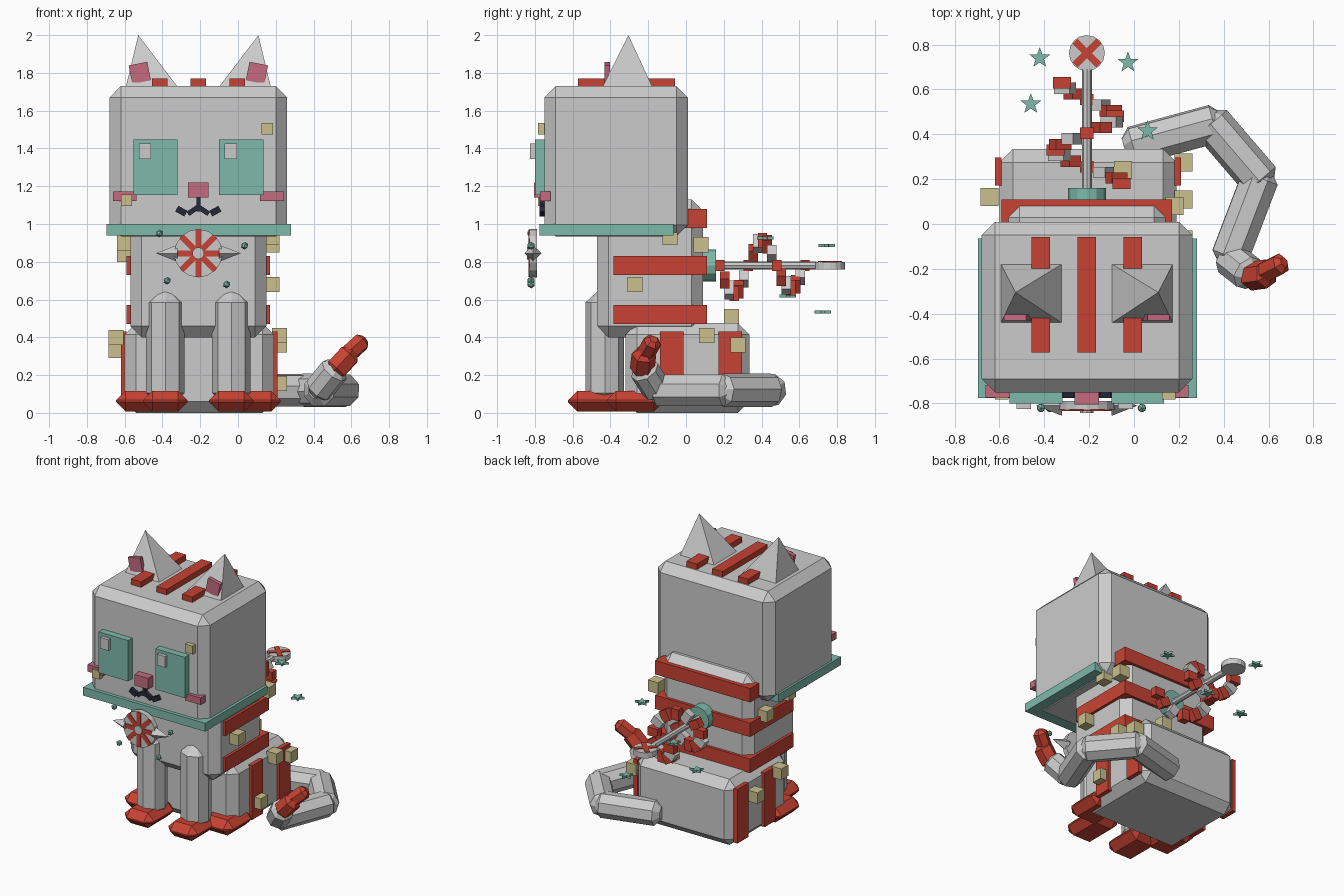
import bpy, bmesh, math
from mathutils import Vector, Matrix

if "Cube" in bpy.data.objects:
    bpy.data.objects.remove(bpy.data.objects["Cube"])

CX = -0.21  # symmetry plane of the body


def material(name, rgb):
    m = bpy.data.materials.new(name)
    m.use_nodes = True
    m.diffuse_color = (*rgb, 1)
    m.node_tree.nodes["Principled BSDF"].inputs["Base Color"].default_value = (*rgb, 1)
    return m


GREY = material("light grey", (0.6, 0.6, 0.6))
RED = material("brick red", (0.58, 0.055, 0.033))
GREEN = material("sea green", (0.21, 0.49, 0.41))
PINK = material("rose pink", (0.56, 0.15, 0.22))
TAN = material("pale tan", (0.6, 0.53, 0.27))
DARK = material("near black", (0.02, 0.022, 0.04))


def finish(name, bm, mat, matrix=None):
    bmesh.ops.recalc_face_normals(bm, faces=bm.faces)
    mesh = bpy.data.meshes.new(name)
    bm.to_mesh(mesh)
    bm.free()
    mesh.materials.append(mat)
    ob = bpy.data.objects.new(name, mesh)
    bpy.context.scene.collection.objects.link(ob)
    if matrix:
        ob.matrix_world = matrix
    return ob


def box(name, centre, size, mat, bevel=0, rot=None):
    bm = bmesh.new()
    bmesh.ops.create_cube(bm, size=1)
    bmesh.ops.scale(bm, vec=size, verts=bm.verts)
    if bevel:
        bmesh.ops.bevel(bm, geom=bm.edges[:], offset=bevel, segments=1, affect='EDGES')
    return finish(name, bm, mat, Matrix.Translation(centre) @ (rot or Matrix()))


def span(name, x, y, z, mat, bevel=0):
    """Box given by its extents along each axis."""
    return box(name, [sum(r) / 2 for r in (x, y, z)], [r[1] - r[0] for r in (x, y, z)], mat, bevel)


def rod(name, a, b, r, mat, sides=8, bevel=0, r2=None):
    """Cylinder or cone from a to b, with optional chamfered caps."""
    a, b = Vector(a), Vector(b)
    bm = bmesh.new()
    bmesh.ops.create_cone(bm, cap_ends=True, segments=sides, radius1=r,
                          radius2=r if r2 is None else r2, depth=(b - a).length)
    if bevel:
        rims = [e for e in bm.edges if abs(e.verts[0].co.z - e.verts[1].co.z) < 1e-4]
        bmesh.ops.bevel(bm, geom=rims, offset=bevel, segments=1, affect='EDGES')
    rot = Vector((0, 0, 1)).rotation_difference(b - a).to_matrix().to_4x4()
    return finish(name, bm, mat, Matrix.Translation((a + b) / 2) @ rot)


# Main blocks
span("head", (-0.68, 0.26), (-0.75, 0.01), (0.935, 1.73), GREY, 0.06)
span("torso", (-0.57, 0.15), (-0.47, 0.09), (0.4, 1.13), GREY, 0.06)
span("haunches", (-0.6, 0.19), (-0.32, 0.335), (0, 0.475), GREY, 0.06)
span("collar", (-0.695, 0.28), (-0.775, -0.065), (0.94, 1.0), GREEN)

# Torso bands and head stripes
for z in (0.52, 0.78, 1.03):
    span("torso_band", (-0.59, 0.17), (-0.385, 0.11), (z - 0.05, z + 0.05), RED)
for x in (-0.205, 0, 0.205):
    box("head_stripe", (CX + x, -0.315, 1.745), (0.082, 0.515, 0.05), RED)

# Paired parts
for s in (-1, 1):
    # Ear: a pyramid leaning outward
    bm = bmesh.new()
    ring = [bm.verts.new((CX + s * (0.245 + 0.14 * u), -0.31 + 0.135 * v, 1.72))
            for u, v in ((-1, -1), (1, -1), (1, 1), (-1, 1))]
    tip = bm.verts.new((CX + s * 0.318, -0.305, 2.0))
    bm.faces.new(ring)
    for i in range(4):
        bm.faces.new((ring[i], ring[(i + 1) % 4], tip))
    finish("ear", bm, GREY)
    box("inner_ear", (CX + s * 0.31, -0.417, 1.8), (0.1, 0.028, 0.1), PINK,
        rot=Matrix.Rotation(s * 0.2, 4, 'Y'))

    # Face
    box("eye", (CX + s * 0.227, -0.77, 1.3), (0.235, 0.06, 0.295), GREEN)
    box("eye_highlight", (CX + s * 0.227 - 0.055, -0.805, 1.385), (0.065, 0.04, 0.08), GREY)
    box("cheek", (CX + s * 0.39, -0.745, 1.147), (0.125, 0.055, 0.05), PINK)
    box("mouth_inner", (CX + s * 0.028, -0.76, 1.072), (0.065, 0.03, 0.026), DARK,
        rot=Matrix.Rotation(s * 0.6, 4, 'Y'))
    box("mouth_outer", (CX + s * 0.09, -0.76, 1.068), (0.055, 0.03, 0.034), DARK,
        rot=Matrix.Rotation(-s * 0.5, 4, 'Y'))

    # Legs and paws
    x = CX + s * 0.175
    rod("front_leg", (x, -0.43, 0.05), (x, -0.43, 0.64), 0.102, GREY, bevel=0.055)
    box("front_paw", (x, -0.465, 0.062), (0.235, 0.32, 0.11), RED, 0.05)
    box("hind_paw", (CX + s * 0.31, -0.27, 0.062), (0.25, 0.3, 0.11), RED, 0.05)

    # Upright bars on the haunches
    for y in (-0.075, 0.235):
        box("haunch_bar", (-0.205 + s * 0.4, y, 0.235), (0.03, 0.125, 0.39), RED)

    # Medallion side spike
    rod("medallion_spike", (CX + s * 0.11, -0.81, 0.845), (CX + s * 0.225, -0.81, 0.845),
        0.045, GREY, 4, r2=0)

box("nose", (CX, -0.775, 1.18), (0.11, 0.06, 0.08), PINK)
box("mouth_line", (CX, -0.76, 1.105), (0.022, 0.03, 0.08), DARK)

# Medallion under the chin
hub = Vector((CX, -0.81, 0.845))
rod("medallion", hub + Vector((0, 0.02, 0)), hub - Vector((0, 0.018, 0)), 0.128, GREY, 16)
for i in range(4):
    box("medallion_spoke", hub - Vector((0, 0.018, 0)), (0.25, 0.012, 0.032), RED,
        rot=Matrix.Rotation(i * math.pi / 4, 4, 'Y'))
rod("medallion_hub", hub, hub - Vector((0, 0.032, 0)), 0.032, GREY, 10)
for x, z in ((-0.415, 0.95), (0.035, 0.885), (-0.375, 0.7), (-0.06, 0.68)):
    bm = bmesh.new()
    bmesh.ops.create_icosphere(bm, subdivisions=1, radius=0.021)
    finish("bead", bm, GREEN, Matrix.Translation((x, -0.82, z)))

# Small cubes scattered over the body
for p in ((0.155, -0.765, 1.505), (-0.59, -0.765, 1.125)):
    box("face_cube", p, (0.06, 0.035, 0.06), TAN)
for p in ((0.18, 0.08, 0.89), (0.18, -0.085, 0.93), (0.18, -0.27, 0.68),
          (0.22, 0.11, 0.41), (0.22, 0.275, 0.36), (0.22, -0.07, 0.155),
          (-0.05, 0.24, 0.51), (-0.6, -0.3, 0.9), (-0.6, -0.05, 0.84),
          (-0.645, 0.12, 0.33), (-0.645, -0.15, 0.4)):
    box("body_cube", p, (0.08, 0.08, 0.08), TAN)

# Tail: chunky segments with a red tip
path = [(0.0, 0.35, 0.12), (0.35, 0.445, 0.12), (0.56, 0.2, 0.12), (0.43, -0.14, 0.12)]
for a, b in zip(path, path[1:]):
    a, b = Vector(a), Vector(b)
    d = (b - a).normalized() * 0.045
    rod("tail_segment", a - d, b + d, 0.09, GREY, bevel=0.04)
rod("tail_bend", (0.41, -0.14, 0.1), (0.53, -0.235, 0.25), 0.08, GREY, bevel=0.035)
rod("tail_tip_lower", (0.5, -0.235, 0.21), (0.61, -0.22, 0.33), 0.065, RED, 6, 0.03)
rod("tail_tip_upper", (0.57, -0.22, 0.3), (0.67, -0.17, 0.39), 0.05, RED, 6, 0.022)

# Back shaft with mount and crossed end disc
Z = 0.78
rod("shaft_mount", (CX, 0.09, Z), (CX, 0.16, Z), 0.085, GREEN, 12)
rod("shaft", (CX, 0.15, Z), (CX, 0.69, Z), 0.022, GREY)
rod("end_disc", (CX, 0.762, Z - 0.02), (CX, 0.762, Z + 0.02), 0.08, GREY, 16)
for s in (-1, 1):
    box("disc_cross", (CX, 0.762, Z + 0.02), (0.15, 0.032, 0.009), RED,
        rot=Matrix.Rotation(s * math.pi / 4, 4, 'Z'))

# Spiral of blocks around the shaft
steps = 18
for i in range(steps + 1):
    t = i / steps
    ang = t * 3 * math.pi
    r = 0.155 - 0.045 * t
    box("spiral_block", (CX + r * math.cos(ang), 0.18 + 0.45 * t, Z - r * math.sin(ang)),
        (0.08, 0.05, 0.06), GREY if i % 3 == 2 else RED, rot=Matrix.Rotation(ang, 4, 'Y'))

# Floating stars
for p in ((-0.42, 0.74, 0.885), (-0.027, 0.72, 0.535), (-0.46, 0.535, 0.62), (0.06, 0.415, 0.925)):
    bm = bmesh.new()
    outline = []
    for i in range(10):
        a = math.pi / 2 + i * math.pi / 5
        r = 0.02 if i % 2 else 0.048
        outline.append(bm.verts.new((r * math.cos(a), r * math.sin(a), -0.008)))
    face = bm.faces.new(outline)
    top = bmesh.ops.extrude_face_region(bm, geom=[face])["geom"]
    bmesh.ops.translate(bm, vec=(0, 0, 0.016),
                        verts=[v for v in top if isinstance(v, bmesh.types.BMVert)])
    if not face.is_valid or len(bm.faces) < 12:
        bm.faces.new(outline)
    finish("star", bm, GREEN, Matrix.Translation(p))
